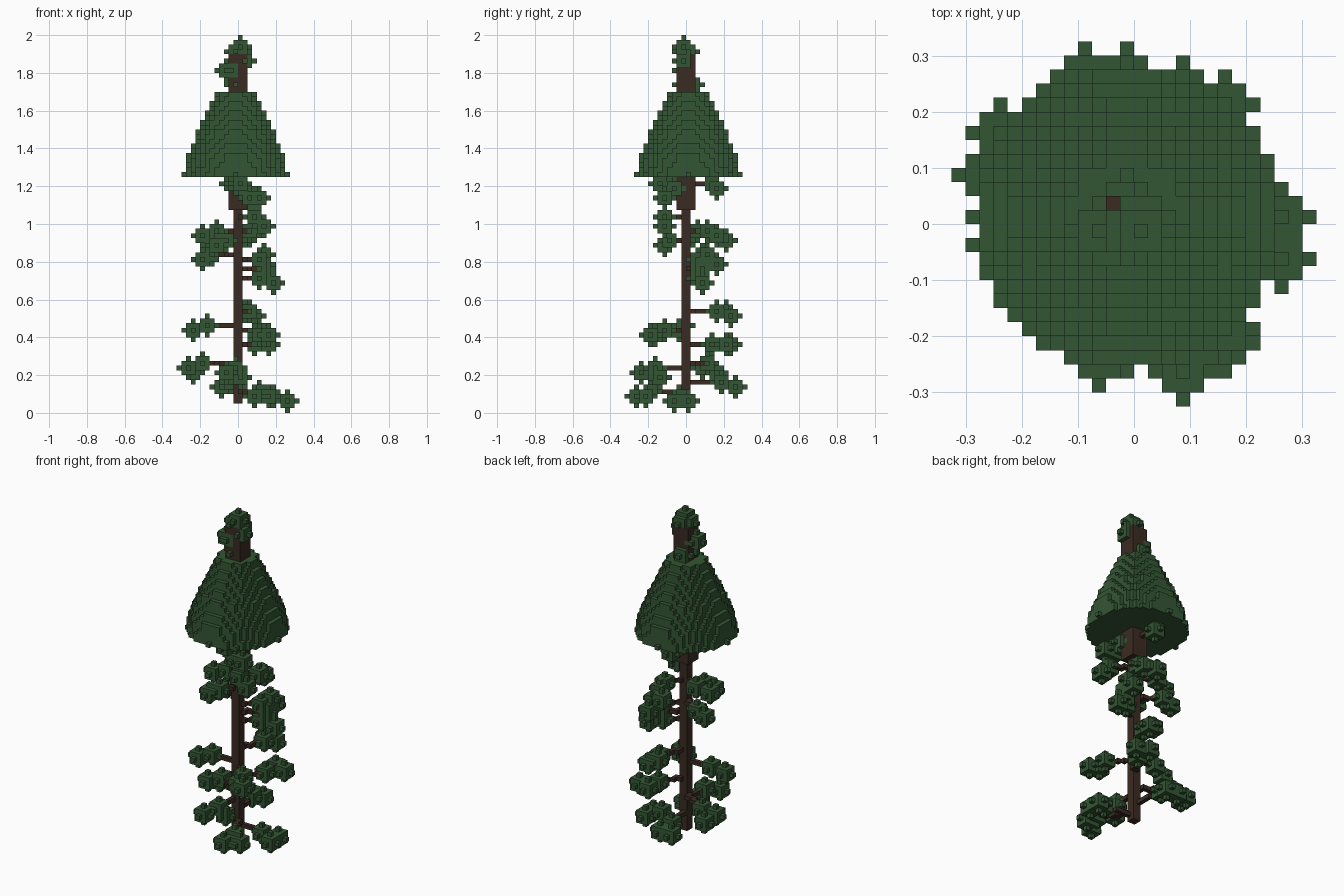
import bpy
import bmesh
from mathutils import Vector

CELL = 0.025

default_cube = bpy.data.objects.get("Cube")
if default_cube:
    bpy.data.objects.remove(default_cube, do_unlink=True)


def make_material(name, colour):
    material = bpy.data.materials.new(name)
    material.use_nodes = True
    material.diffuse_color = colour
    shader = next(n for n in material.node_tree.nodes if n.type == "BSDF_PRINCIPLED")
    shader.inputs["Base Color"].default_value = colour
    shader.inputs["Roughness"].default_value = 1
    return material


leaf_green = make_material("leaf green", (0.034, 0.093, 0.034, 1))
bark_brown = make_material("bark brown", (0.043, 0.024, 0.016, 1))


# Voxel shapes, each returned as a set of integer cells
def block(half, bottom, top):
    span = range(-half, half)
    return {(x, y, z) for x in span for y in span for z in range(bottom, top)}


def disc(cx, cy, z, radius):
    reach = int(radius)
    span = range(-reach, reach + 1)
    return {(cx + x, cy + y, z) for x in span for y in span
            if x * x + y * y <= radius * radius}


def tuft(cx, cy, cz):
    span = range(-2, 3)
    return {(cx + x, cy + y, cz + z) for x in span for y in span for z in span
            if x * x + y * y + z * z <= 4}


def tuft_group(centres):
    return set().union(*(tuft(*centre) for centre in centres))


def twig(target):
    end = Vector(target)
    start = Vector((-0.5, -0.5, end.z))
    steps = max(1, round((end - start).length * 2))
    points = (start.lerp(end, i / steps) for i in range(steps + 1))
    return {(round(p.x), round(p.y), round(p.z)) for p in points}


def build_voxels(name, cells, occupied, material):
    """Create the outer skin of a set of cells as square faces."""
    bm = bmesh.new()
    corners = {}

    def vertex(corner):
        if corner not in corners:
            corners[corner] = bm.verts.new(Vector(corner) * CELL)
        return corners[corner]

    for cell in sorted(cells):
        for axis in range(3):
            u, v = (axis + 1) % 3, (axis + 2) % 3
            for side in (0, 1):
                neighbour = list(cell)
                neighbour[axis] += 2 * side - 1
                if tuple(neighbour) in occupied:
                    continue
                loop = []
                for du, dv in ((0, 0), (1, 0), (1, 1), (0, 1)):
                    corner = list(cell)
                    corner[axis] += side
                    corner[u] += du
                    corner[v] += dv
                    loop.append(vertex(tuple(corner)))
                bm.faces.new(loop if side else loop[::-1])
    mesh = bpy.data.meshes.new(name)
    bm.to_mesh(mesh)
    bm.free()
    mesh.materials.append(material)
    obj = bpy.data.objects.new(name, mesh)
    bpy.context.collection.objects.link(obj)


# Trunk: slim below, thicker through the crown
trunk = block(1, 2, 43) | block(2, 43, 76)

# Cone of foliage, one disc per layer
cone_radii = [11, 10.8, 10.6, 10.4, 10.2, 9.8, 9.4, 8.9, 8.5,
              8.1, 7.6, 7.2, 6.7, 6.2, 5.7, 5.2, 4.7, 4.3]
cone = set()
for layer, radius in enumerate(cone_radii):
    cone |= disc(-1, 0, 50 + layer, radius)

# Side branches: each starts at its first tuft
branches = [
    [(7, -2, 3), (10, 0, 2), (10, -3, 2)],
    [(4, -8, 4), (3, -11, 3), (6, -9, 3)],
    [(-2, 7, 6), (-4, 10, 5), (-1, 10, 5)],
    [(-1, -7, 9), (-3, -10, 8), (0, -6, 7)],
    [(-8, 4, 10), (-11, 3, 9), (-10, 6, 8)],
    [(3, 5, 14), (6, 8, 14), (3, 9, 14)],
    [(4, -5, 17), (6, -8, 16), (4, -7, 16)],
    [(-7, -1, 18), (-10, -2, 17)],
    [(2, 6, 21), (3, 9, 20), (1, 8, 21)],
    [(4, 2, 28), (7, 3, 27)],
    [(5, 3, 30), (5, 6, 31)],
    [(4, 2, 32), (5, 4, 33)],
    [(-6, 3, 33), (-8, 3, 32)],
    [(-5, 2, 38), (-8, 1, 37)],
    [(2, 4, 38), (0, 8, 36), (2, 6, 37)],
    [(-3, -4, 36), (-5, -5, 35)],
    [(3, -5, 41), (5, -5, 39)],
    [(-1, -4, 48), (1, -3, 47), (0, -6, 48)],
    [(2, -5, 45), (4, -5, 45)],
    [(-2, 5, 48), (-1, 6, 47)],
]
twigs = set().union(*(twig(branch[0]) for branch in branches))
tufts = set().union(*(tuft_group(branch) for branch in branches))

# Tufts set into the trunk, then the cap and the tufts that sit around it
tufts |= tuft_group([(-3, -1, 72), (-2, -1, 72)])
crown = tuft_group([(0, -1, 77), (-1, -1, 76), (0, 0, 76),
                    (1, -1, 74), (-1, 1, 69), (-1, -1, 69)])

# Each cell belongs to one part only
cone -= trunk
tufts -= cone
trunk -= tufts
tufts |= crown - trunk - cone
twigs -= tufts | trunk | cone
occupied = trunk | twigs | tufts | cone

build_voxels("trunk", trunk, occupied, bark_brown)
build_voxels("branches", twigs, occupied, bark_brown)
build_voxels("foliage_cone", cone, occupied, leaf_green)
build_voxels("leaf_tufts", tufts, occupied, leaf_green)
